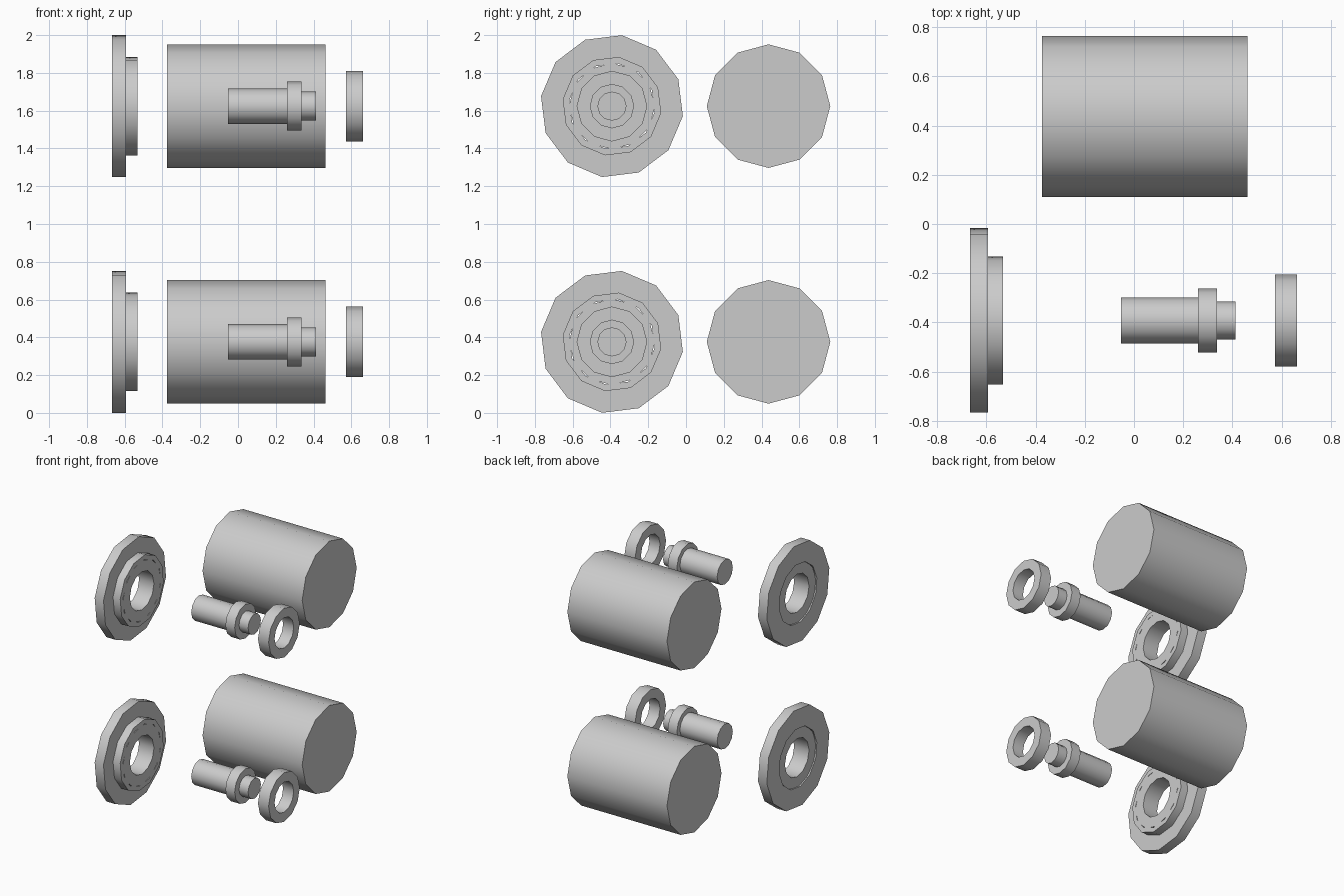
import bpy
import bmesh
from math import cos, sin, radians, tau

SIDES = 12

cube = bpy.data.objects.get("Cube")
if cube:
    bpy.data.objects.remove(cube, do_unlink=True)

# Single grey material
grey = bpy.data.materials.new("light grey metal")
grey.use_nodes = True
colour = (0.6, 0.6, 0.6, 1)
grey.diffuse_color = colour
grey.node_tree.nodes["Principled BSDF"].inputs["Base Color"].default_value = colour


def turned(name, profile, y, z, hollow=False, phase=0):
    """Turn (x, radius) points round an axis along x; solid parts get end caps."""
    bm = bmesh.new()
    rings = []
    for x, r in profile:
        angles = [radians(phase) + tau * i / SIDES for i in range(SIDES)]
        rings.append([bm.verts.new((x, r * cos(a), r * sin(a))) for a in angles])
    pairs = list(zip(rings, rings[1:]))
    if hollow:
        pairs.append((rings[-1], rings[0]))
    else:
        bm.faces.new(rings[0])
        bm.faces.new(rings[-1])
    for a, b in pairs:
        for i in range(SIDES):
            j = (i + 1) % SIDES
            bm.faces.new((a[i], a[j], b[j], b[i]))
    bmesh.ops.recalc_face_normals(bm, faces=bm.faces)
    mesh = bpy.data.meshes.new(name)
    bm.to_mesh(mesh)
    bm.free()
    mesh.materials.append(grey)
    obj = bpy.data.objects.new(name, mesh)
    obj.location = (0, y, z)
    bpy.context.collection.objects.link(obj)
    bpy.ops.object.select_all(action='DESELECT')
    obj.select_set(True)
    bpy.context.view_layer.objects.active = obj
    bpy.ops.object.shade_smooth_by_angle(angle=radians(40))


def tube(x0, x1, inner, outer):
    return [(x0, inner), (x0, outer), (x1, outer), (x1, inner)]


AXLE_Y, DRUM_Y = -0.392, 0.437

# Two identical sets, one above the other
for level, z in (("lower", 0.376), ("upper", 1.624)):
    # Large solid drum
    turned(level + "_drum", [(-0.375, 0.327), (0.462, 0.327)], DRUM_Y, z)

    # Flanged housing with a stepped hub
    housing = [(-0.667, 0.228), (-0.667, 0.379), (-0.593, 0.379),
               (-0.593, 0.263), (-0.533, 0.263), (-0.533, 0.228)]
    turned(level + "_flange_housing", housing, AXLE_Y, z, True, phase=22)

    # Bearing insert, turned a little so slits show at the housing corners
    turned(level + "_bearing_insert", tube(-0.658, -0.533, 0.145, 0.228), AXLE_Y, z, True)

    # Stepped shaft: body, collar, tip
    shaft = [(-0.053, 0.094), (0.26, 0.094), (0.26, 0.13),
             (0.337, 0.13), (0.337, 0.077), (0.413, 0.077)]
    turned(level + "_shaft", shaft, AXLE_Y, z)

    # End ring
    turned(level + "_end_ring", tube(0.573, 0.662, 0.115, 0.187), AXLE_Y, z, True)
